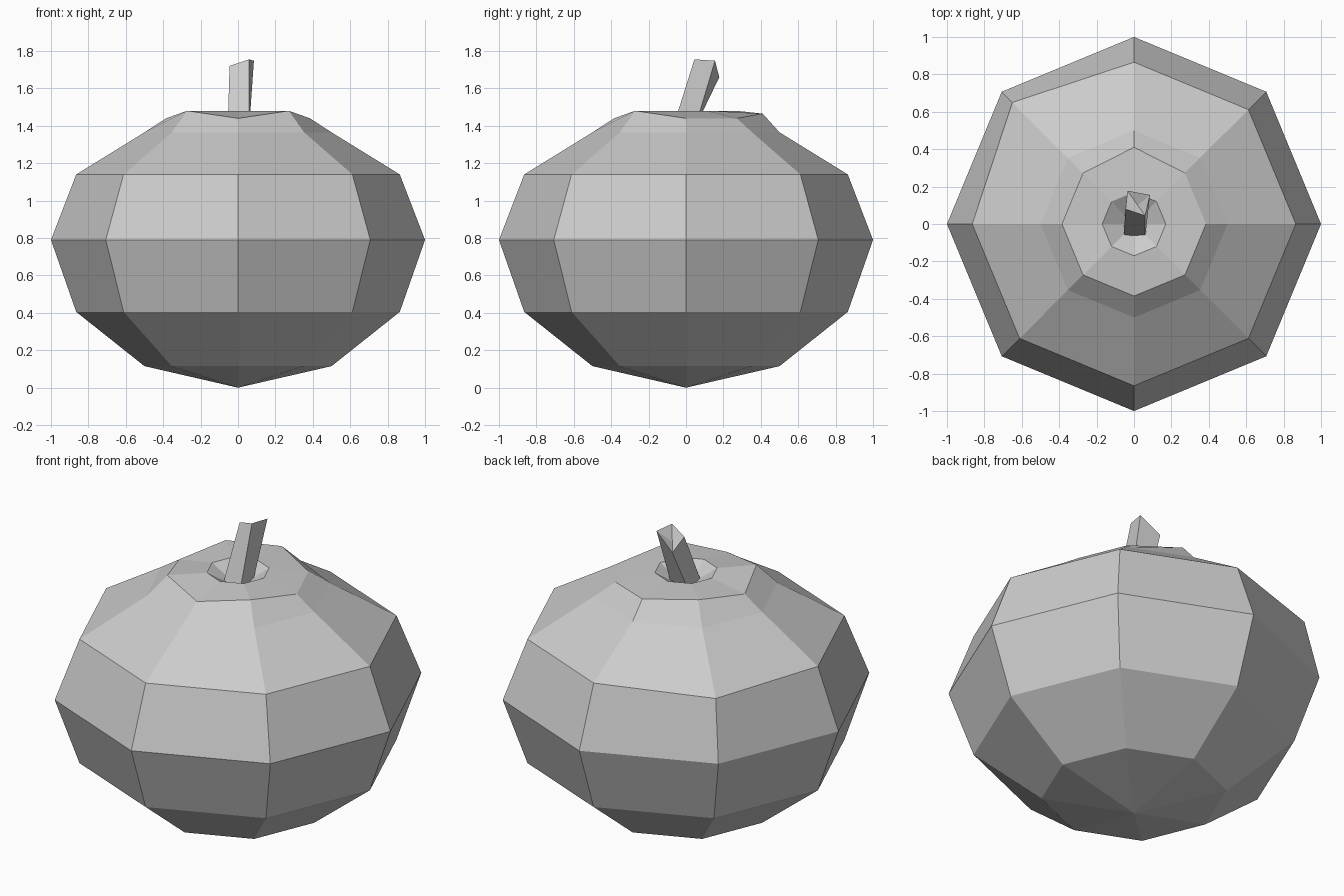
import bpy, bmesh
from math import cos, sin, pi

if "Cube" in bpy.data.objects:
    bpy.data.objects.remove(bpy.data.objects["Cube"])

N = 8


def finish(name, bm):
    bmesh.ops.recalc_face_normals(bm, faces=bm.faces)
    mesh = bpy.data.meshes.new(name)
    bm.to_mesh(mesh)
    bm.free()
    obj = bpy.data.objects.new(name, mesh)
    bpy.context.collection.objects.link(obj)
    return obj


def bridge(bm, a, b):
    n = len(a)
    for i in range(n):
        j = (i + 1) % n
        bm.faces.new((a[i], a[j], b[j], b[i]))


def cap(bm, ring, co):
    tip = bm.verts.new(co)
    for i in range(len(ring)):
        bm.faces.new((ring[i], ring[(i + 1) % len(ring)], tip))


# Pumpkin body: eight-sided rings from base to sunken crown
profile = [(0.5, 0.115), (0.865, 0.405), (1.0, 0.79), (0.865, 1.14),
           (0.5, 1.365), (0.385, 1.44), (0.17, 1.478)]
bm = bmesh.new()
rings = [[bm.verts.new((r * cos(2 * pi * i / N), r * sin(2 * pi * i / N), z))
          for i in range(N)] for r, z in profile]

# Uneven shoulder: raised corners, a lump at the back, one pushed-out corner
for i in (3, 5, 7):
    rings[5][i].co.z = 1.48
rings[5][2].co = (0, 0.41, 1.465)
rings[3][3].co = (-0.65, 0.65, 1.14)

for a, b in zip(rings, rings[1:]):
    bridge(bm, a, b)
cap(bm, rings[0], (0, 0, 0))
cap(bm, rings[-1], (0, 0, 1.38))
finish("pumpkin_body", bm)

# Stem: leaning four-sided prism with a ragged, dented top
bm = bmesh.new()
base = [bm.verts.new(c) for c in [(-0.055, -0.07, 1.39), (0.06, -0.07, 1.39),
                                  (0.06, 0.048, 1.39), (-0.05, 0.048, 1.39)]]
top = [bm.verts.new(c) for c in [(-0.045, 0.08, 1.72), (0.06, 0.045, 1.755),
                                 (0.085, 0.155, 1.748), (-0.035, 0.178, 1.66)]]
bridge(bm, base, top)
bm.faces.new(base[::-1])
cap(bm, top, (0.02, 0.1, 1.68))
finish("stem", bm)
